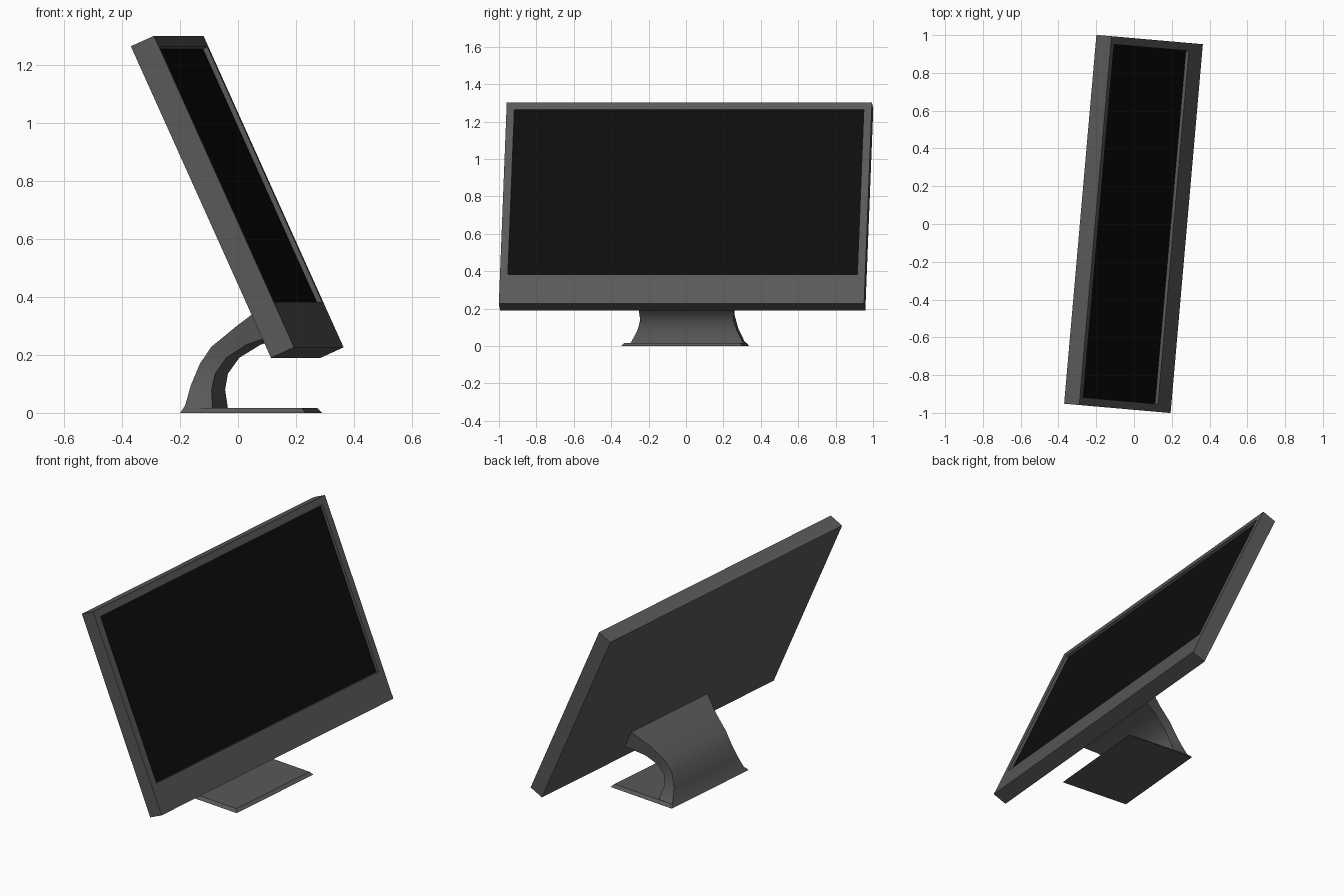
import bpy, bmesh, math
from mathutils import Vector, Matrix

if "Cube" in bpy.data.objects:
    bpy.data.objects.remove(bpy.data.objects["Cube"])

YAW = math.radians(-5)
TILT = math.radians(-24.3)
TURN = Matrix.Rotation(YAW, 4, 'Z')


def material(name, value):
    m = bpy.data.materials.new(name)
    m.diffuse_color = (value, value, value, 1)
    m.use_nodes = True
    m.node_tree.nodes["Principled BSDF"].inputs["Base Color"].default_value = m.diffuse_color
    return m


BODY = material("dark_grey", 0.1)
BLACK = material("screen_black", 0.004)


def loft(name, rings, mat, matrix):
    """Skin a series of four-point rings and cap both ends."""
    bm = bmesh.new()
    loops = [[bm.verts.new(p) for p in ring] for ring in rings]
    for a, b in zip(loops, loops[1:]):
        for i in range(4):
            j = (i + 1) % 4
            bm.faces.new((a[i], a[j], b[j], b[i]))
    bm.faces.new(loops[0])
    if len(loops) > 1:
        bm.faces.new(loops[-1])
        bmesh.ops.recalc_face_normals(bm, faces=bm.faces)
    mesh = bpy.data.meshes.new(name)
    bm.to_mesh(mesh)
    bm.free()
    mesh.materials.append(mat)
    ob = bpy.data.objects.new(name, mesh)
    bpy.context.collection.objects.link(ob)
    ob.matrix_world = matrix
    return ob


def upright(d, w, low, high):
    return [(d, -w, low), (d, w, low), (d, w, high), (d, -w, high)]


def flat(z, back, front, w):
    return [(back, -w, z), (front, -w, z), (front, w, z), (back, w, z)]


# display housing with a recessed opening, tilted back
W, H, T, RECESS = 0.98, 1.18, 0.088, 0.018
opening = (0.938, 0.172, H - 0.042)
tilted = TURN @ Matrix.Translation((0.2, 0, 0.19)) @ Matrix.Rotation(TILT, 4, 'Y')
loft("display_housing",
     [upright(0, W, 0, H), upright(T, W, 0, H),
      upright(T, *opening), upright(T - RECESS, *opening)], BODY, tilted)

# screen panel just above the recess floor
loft("screen", [upright(T - RECESS + 0.001, *opening)], BLACK, tilted)

# foot plate with bevelled sides
loft("stand_foot", [flat(0, -0.172, 0.263, 0.325), flat(0.017, -0.16, 0.247, 0.31)], BODY, TURN)

# curved, waisted stand arm: outer x, z, inner x, z, half width
arm = [(-0.172, 0.000, -0.060, 0.000, 0.325),
       (-0.157, 0.025, -0.062, 0.020, 0.300),
       (-0.140, 0.095, -0.068, 0.080, 0.268),
       (-0.110, 0.170, -0.057, 0.135, 0.250),
       (-0.070, 0.228, -0.018, 0.190, 0.255),
       (0.020, 0.300, 0.053, 0.235, 0.278),
       (0.137, 0.385, 0.180, 0.278, 0.330)]
stand = loft("stand_arm",
             [[(ox, -w, oz), (ix, -w, iz), (ix, w, iz), (ox, w, oz)]
              for ox, oz, ix, iz, w in arm], BODY, TURN)
bpy.context.view_layer.objects.active = stand
stand.select_set(True)
bpy.ops.object.shade_smooth_by_angle(angle=math.radians(35))
